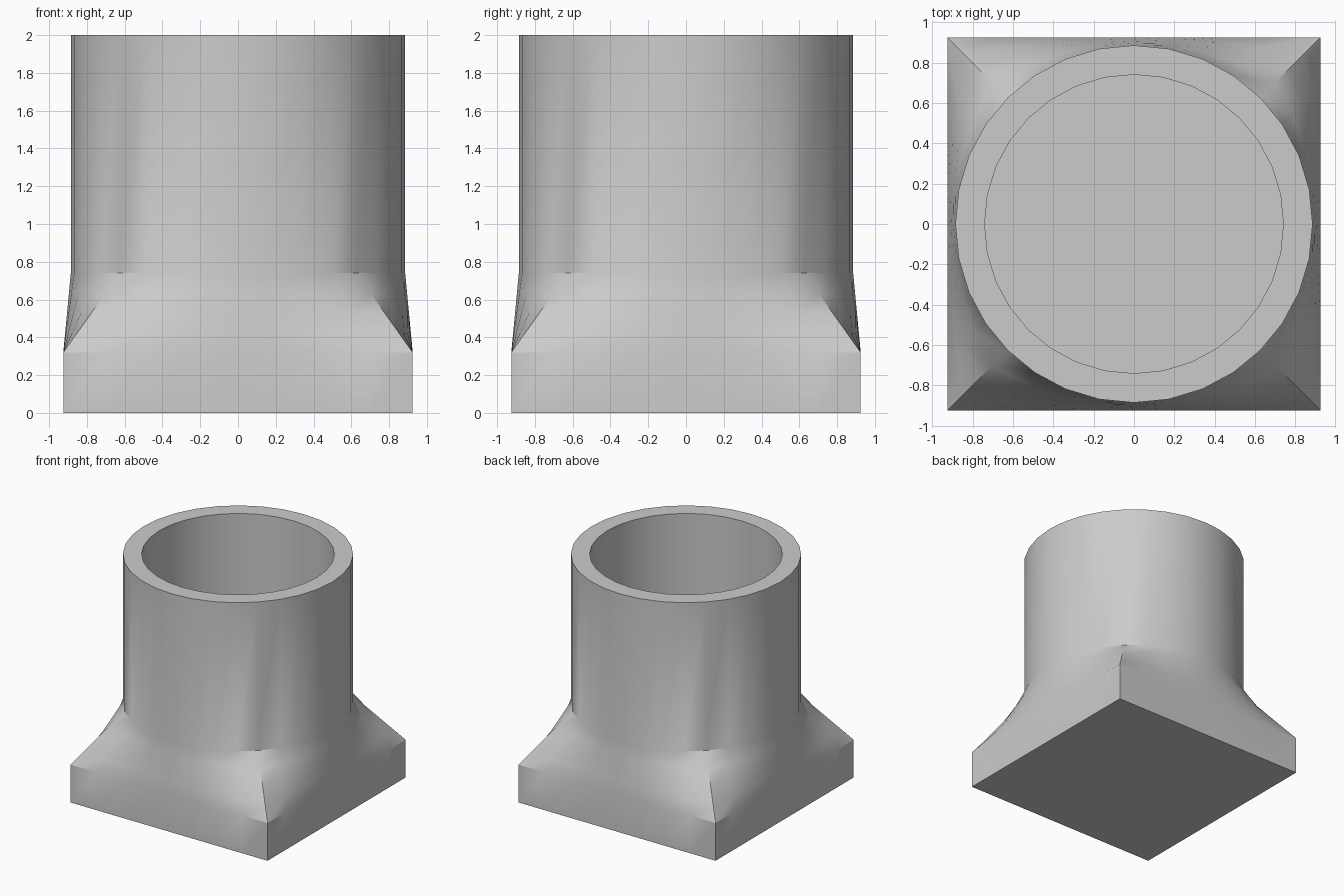
import bpy, bmesh, math

cube = bpy.data.objects.get("Cube")
if cube:
    bpy.data.objects.remove(cube, do_unlink=True)

SEGMENTS = 32
HALF = 0.925          # half width of the square foot
R_OUT, R_IN = 0.885, 0.74
Z_FOOT, Z_NECK, Z_TOP, Z_FLOOR = 0.32, 0.74, 2.0, 0.32
STEPS = 4             # rows in the square-to-round transition

grey = bpy.data.materials.new("plain grey")
grey.use_nodes = True
grey.diffuse_color = (0.6, 0.6, 0.6, 1)
grey.node_tree.nodes["Principled BSDF"].inputs["Base Color"].default_value = (0.6, 0.6, 0.6, 1)


def circle(radius):
    angles = [math.tau * i / SEGMENTS for i in range(SEGMENTS)]
    return [(radius * math.cos(a), radius * math.sin(a)) for a in angles]


def square(half):
    """Evenly spaced points round a square, in step with circle()."""
    points = []
    for i in range(SEGMENTS):
        t = 8 * i / SEGMENTS
        clamp = lambda v: max(-1, min(1, v))
        wave = lambda u: clamp(abs((u % 8) - 4) - 2)
        points.append((half * wave(t), half * wave(t - 2)))
    return points


bm = bmesh.new()


def ring(points, z):
    return [bm.verts.new((x, y, z)) for x, y in points]


foot, neck = square(HALF), circle(R_OUT)
rings = [ring(foot, 0)]

# Transition from the square foot to the round tube
for k in range(STEPS + 1):
    t = k / STEPS
    mix = [(a[0] + (b[0] - a[0]) * t, a[1] + (b[1] - a[1]) * t) for a, b in zip(foot, neck)]
    rings.append(ring(mix, Z_FOOT + (Z_NECK - Z_FOOT) * t))

# Tube wall, rim and bore
rings += [ring(neck, Z_TOP), ring(circle(R_IN), Z_TOP), ring(circle(R_IN), Z_FLOOR)]

for low, high in zip(rings, rings[1:]):
    for i in range(SEGMENTS):
        j = (i + 1) % SEGMENTS
        bm.faces.new((low[i], low[j], high[j], high[i]))

# Closed underside and bore floor
bm.faces.new(rings[0][::-1])
bm.faces.new(rings[-1])
bmesh.ops.recalc_face_normals(bm, faces=bm.faces)

mesh = bpy.data.meshes.new("square_to_round_socket")
bm.to_mesh(mesh)
bm.free()
mesh.materials.append(grey)
socket = bpy.data.objects.new("square_to_round_socket", mesh)
bpy.context.collection.objects.link(socket)

bpy.ops.object.select_all(action="DESELECT")
socket.select_set(True)
bpy.context.view_layer.objects.active = socket
bpy.ops.object.shade_smooth_by_angle(angle=math.radians(30))
